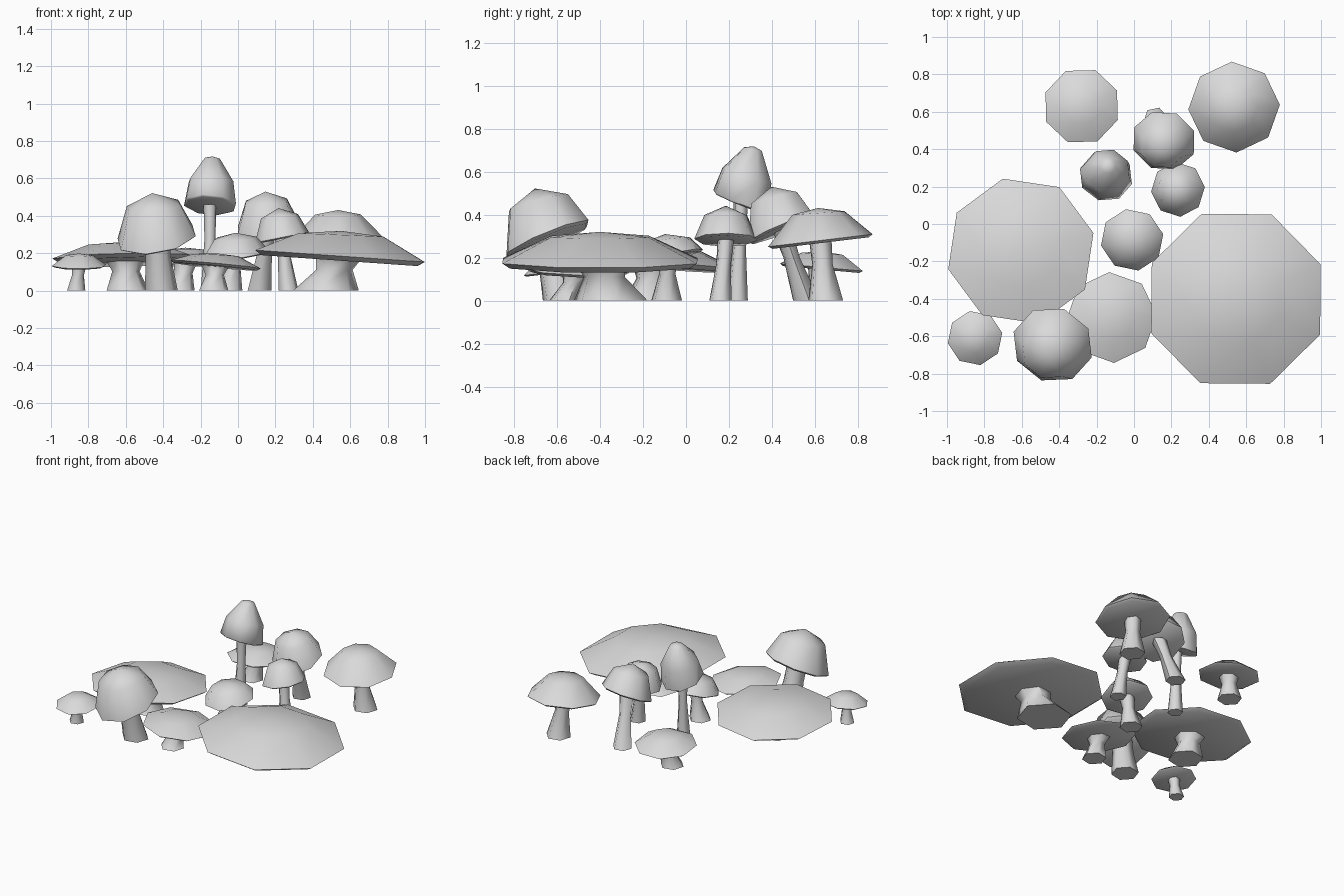
import bpy, bmesh, math
from mathutils import Vector

cube = bpy.data.objects.get("Cube")
if cube:
    bpy.data.objects.remove(cube, do_unlink=True)

grey = bpy.data.materials.new("plain_grey")
grey.use_nodes = True
colour = (0.7, 0.7, 0.7, 1)
grey.diffuse_color = colour
grey.node_tree.nodes["Principled BSDF"].inputs["Base Color"].default_value = colour

UP = Vector((0, 0, 1))


def ring(bm, centre, normal, radius, sides, phase):
    """A regular polygon of vertices lying square to the normal."""
    turn = UP.rotation_difference(normal)
    points = []
    for i in range(sides):
        a = math.radians(phase) + math.tau * i / sides
        points.append(bm.verts.new(centre + turn @ Vector((math.cos(a), math.sin(a), 0)) * radius))
    return points


def bridge(bm, low, high):
    count = len(low)
    for i in range(count):
        j = (i + 1) % count
        bm.faces.new((low[i], low[j], high[j], high[i]))


def finish(bm, name):
    bmesh.ops.recalc_face_normals(bm, faces=bm.faces)
    mesh = bpy.data.meshes.new(name)
    bm.to_mesh(mesh)
    bm.free()
    mesh.materials.append(grey)
    obj = bpy.data.objects.new(name, mesh)
    bpy.context.collection.objects.link(obj)
    bpy.ops.object.select_all(action='DESELECT')
    obj.select_set(True)
    bpy.context.view_layer.objects.active = obj
    bpy.ops.object.shade_smooth_by_angle(angle=math.radians(62))


def cap(name, centre, radius, height, slope, phase, profile):
    """Eight-sided dome with a thin bevelled rim and flat underside."""
    bm = bmesh.new()
    normal = Vector((-slope[0], -slope[1], 1)).normalized()
    axis = UP.lerp(normal, 0.6)
    under = ring(bm, centre - normal * radius * 0.05, normal, radius * 0.92, 8, phase)
    bm.faces.new(list(reversed(under)))
    last = under
    for r, h in [(1, 0)] + profile:
        level = ring(bm, centre + axis * height * h, normal.lerp(UP, 0.5 * h).normalized(),
                     radius * r, 8, phase)
        bridge(bm, last, level)
        last = level
    tip = bm.verts.new(centre + axis * height)
    for i in range(8):
        bm.faces.new((last[i], last[(i + 1) % 8], tip))
    finish(bm, name)


def stem(name, foot, top, foot_radius, waist_radius, top_radius):
    """Six-sided stalk, flared at the foot and where it meets the cap."""
    bm = bmesh.new()
    levels = [ring(bm, foot, UP, foot_radius, 6, 12),
              ring(bm, foot.lerp(top, 0.6), UP, waist_radius, 6, 12),
              ring(bm, top, UP, top_radius, 6, 12)]
    bridge(bm, levels[0], levels[1])
    bridge(bm, levels[1], levels[2])
    bm.faces.new(list(reversed(levels[0])))
    bm.faces.new(levels[2])
    finish(bm, name)


# Dome profiles as (radius, height) shares
FLAT = [(0.5, 0.84)]
ROUND = [(0.68, 0.72)]
BELL = [(0.86, 0.47), (0.3, 0.95)]

# name, rim centre, radius, height, rim slope, phase, profile, foot xy, stem radii
mushrooms = [
    ("broad_left", (0.545, -0.4, 0.185), 0.49, 0.135, (-0.07, 0), 22, FLAT, (0.47, -0.35), (0.18, 0.1, 0.13)),
    ("broad_right", (-0.605, -0.145, 0.173), 0.4, 0.088, (0.02, -0.07), 14, FLAT, (-0.59, -0.18), (0.115, 0.075, 0.11)),
    ("front_domed", (-0.435, -0.645, 0.285), 0.22, 0.25, (0.17, 0.42), 27, ROUND, (-0.41, -0.58), (0.09, 0.07, 0.07)),
    ("tall", (-0.15, 0.255, 0.46), 0.145, 0.27, (-0.08, -0.4), 28, BELL, (-0.15, 0.24), (0.05, 0.03, 0.035)),
    ("small_domed", (0.235, 0.185, 0.285), 0.147, 0.158, (0.2, 0), 5, ROUND, (0.27, 0.16), (0.054, 0.036, 0.04)),
    ("leaning", (0.16, 0.445, 0.335), 0.175, 0.205, (0.12, 0.42), 20, ROUND, (0.115, 0.56), (0.065, 0.04, 0.05)),
    ("back_left", (0.535, 0.625, 0.28), 0.245, 0.152, (0, 0.12), 3, FLAT, (0.56, 0.65), (0.085, 0.05, 0.055)),
    ("back_right", (-0.28, 0.63, 0.155), 0.207, 0.075, (0, -0.09), 24, FLAT, (-0.31, 0.6), (0.08, 0.05, 0.065)),
    ("middle", (-0.01, -0.085, 0.207), 0.17, 0.104, (0.07, 0.2), 11, ROUND, (-0.05, -0.09), (0.075, 0.04, 0.05)),
    ("front_flat", (-0.12, -0.5, 0.14), 0.243, 0.06, (-0.09, -0.03), 3, FLAT, (-0.13, -0.56), (0.08, 0.05, 0.08)),
    ("front_small", (-0.85, -0.61, 0.135), 0.148, 0.064, (0, 0.12), 11, FLAT, (-0.865, -0.6), (0.05, 0.033, 0.04)),
]

for name, centre, radius, height, slope, phase, profile, foot, radii in mushrooms:
    centre = Vector(centre)
    cap(name + "_mushroom_cap", centre, radius, height, slope, phase, profile)
    stem(name + "_mushroom_stem", Vector((*foot, 0)), centre, *radii)
